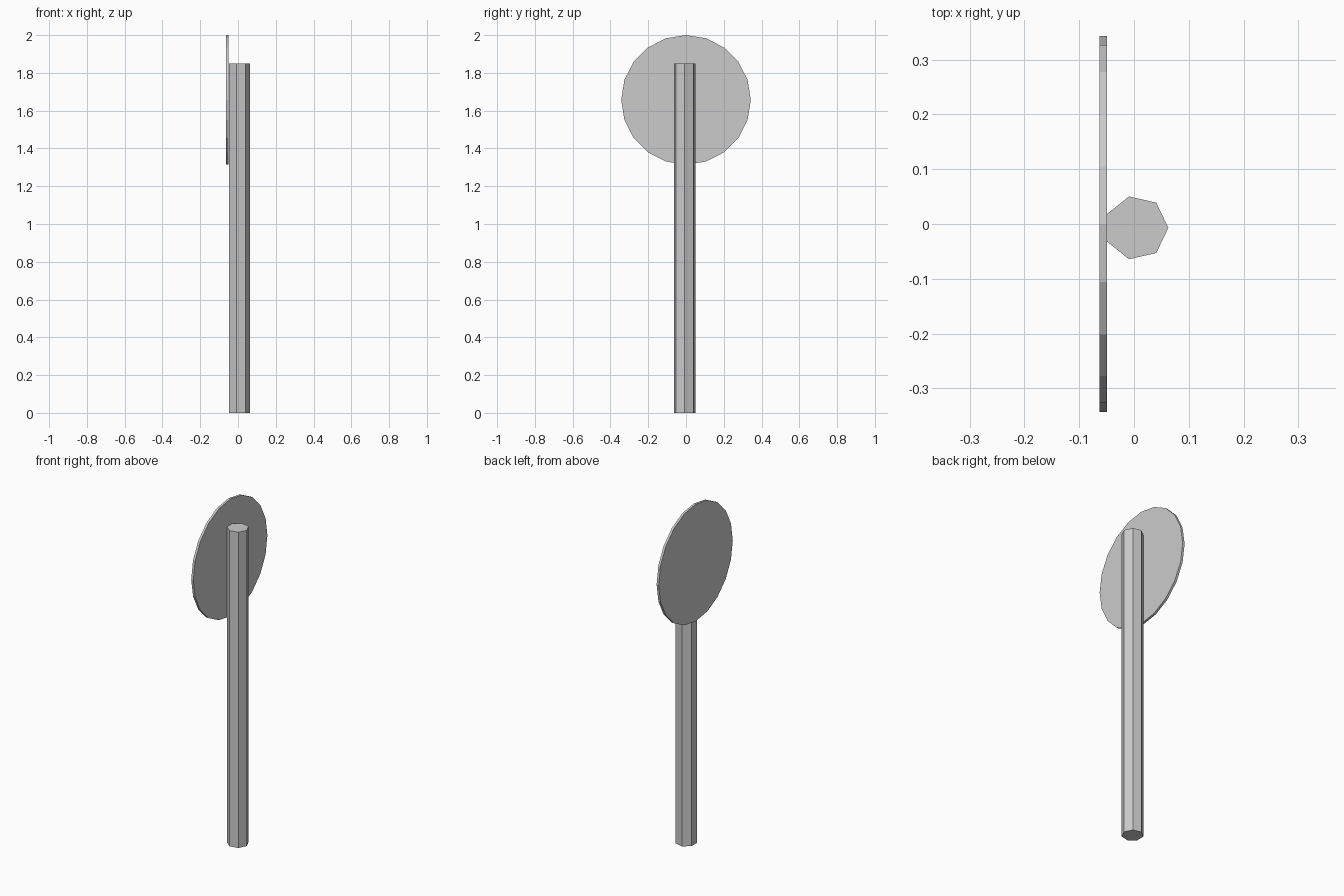
import bpy, math

if "Cube" in bpy.data.objects:
    bpy.data.objects.remove(bpy.data.objects["Cube"])


def prism(name, sides, radius, depth, location, rotation=(0, 0, 0)):
    """Flat-faced capped cylinder."""
    bpy.ops.mesh.primitive_cylinder_add(vertices=sides, radius=radius, depth=depth,
                                        location=location, rotation=rotation)
    obj = bpy.context.object
    obj.name = name
    return obj


# Seven-sided post, one corner pointing to +x (primitive starts at +y)
prism("post", 7, 0.0587, 1.85, (0.004, -0.007, 0.925), (0, 0, -math.pi / 2))

# Round sign plate fixed to the -x side of the post
prism("sign_plate", 20, 0.343, 0.0135, (-0.0563, 0, 1.657), (0, math.pi / 2, 0))
